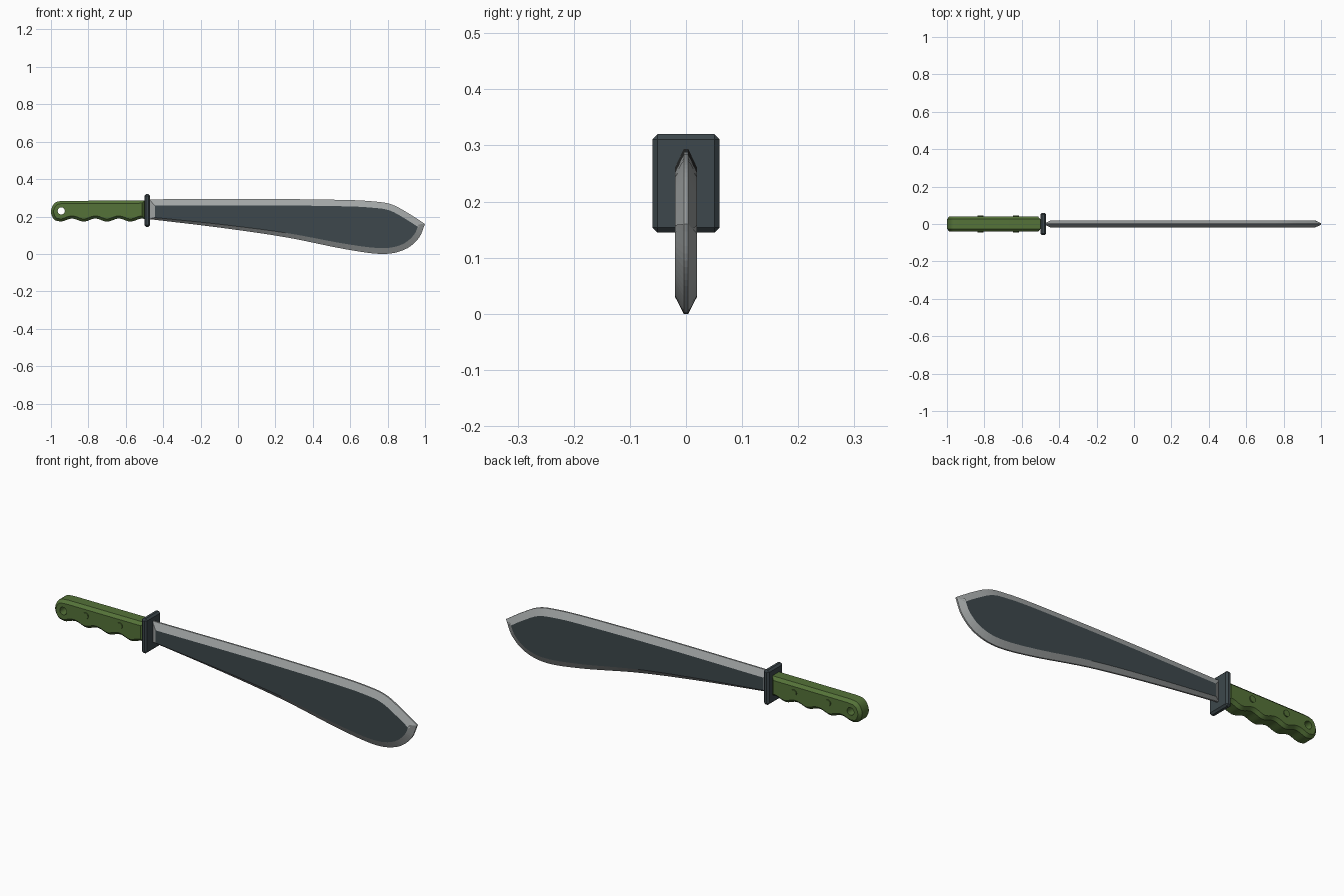
import bpy, bmesh, math
from mathutils import Vector

if "Cube" in bpy.data.objects:
    bpy.data.objects.remove(bpy.data.objects["Cube"])


def material(name, rgb):
    m = bpy.data.materials.new(name)
    m.diffuse_color = (*rgb, 1)
    m.use_nodes = True
    m.node_tree.nodes["Principled BSDF"].inputs["Base Color"].default_value = m.diffuse_color
    return m


STEEL = material("bright steel", (0.36, 0.38, 0.38))
DARK = material("dark slate", (0.047, 0.064, 0.072))
GREEN = material("olive green", (0.09, 0.17, 0.04))


def spline(pts, n=6):
    """Smooth curve through the points."""
    p = [Vector(q) for q in pts]
    p = [2 * p[0] - p[1]] + p + [2 * p[-1] - p[-2]]
    out = []
    for i in range(1, len(p) - 2):
        a, b, c, d = p[i - 1:i + 3]
        for k in range(n):
            t = k / n
            out.append(0.5 * (2 * b + (c - a) * t + (2 * a - 5 * b + 4 * c - d) * t * t
                              + (3 * b - a - 3 * c + d) * t ** 3))
    return out + [p[-2]]


def inset(outline, width):
    """Offset a clockwise outline inwards, width(midpoint, normal) per edge."""
    n = len(outline)
    edges = []
    for i in range(n):
        a, b = outline[i], outline[(i + 1) % n]
        d = (b - a).normalized()
        nor = Vector((d.y, -d.x))
        edges.append((nor, width((a + b) / 2, nor)))
    out = []
    for i in range(n):
        (n1, d1), (n2, d2) = edges[i - 1], edges[i]
        det = n1.x * n2.y - n1.y * n2.x
        if abs(det) < 0.3:
            v = (n1 + n2) / (1 + n1.dot(n2)) * (d1 + d2) / 2
        else:
            v = Vector((d1 * n2.y - d2 * n1.y, n1.x * d2 - n2.x * d1)) / det
        out.append(outline[i] + v)
    return out


def plate(name, outline, inner, edge_y, face_y, mats):
    """Flat shape in xz with chamfered rim; the last material colours both faces."""
    bm = bmesh.new()
    rings = [[bm.verts.new((p.x, y, p.y)) for p in loop] for loop, y in
             ((inner, -face_y), (outline, -edge_y), (outline, edge_y), (inner, face_y))]
    n = len(outline)
    for r, s in zip(rings, rings[1:]):
        for i in range(n):
            j = (i + 1) % n
            bm.faces.new((r[i], r[j], s[j], s[i]))
    for r in (rings[0], rings[-1]):
        bm.faces.new(r).material_index = len(mats) - 1
    bmesh.ops.recalc_face_normals(bm, faces=bm.faces)
    me = bpy.data.meshes.new(name)
    bm.to_mesh(me)
    bm.free()
    ob = bpy.data.objects.new(name, me)
    bpy.context.collection.objects.link(ob)
    for m in mats:
        me.materials.append(m)
    return ob


def activate(ob):
    bpy.ops.object.select_all(action='DESELECT')
    ob.select_set(True)
    bpy.context.view_layer.objects.active = ob


def cylinder(name, x, z, r, depth):
    bpy.ops.mesh.primitive_cylinder_add(vertices=24, radius=r, depth=depth,
                                        location=(x, 0, z), rotation=(math.pi / 2, 0, 0))
    ob = bpy.context.object
    ob.name = name
    ob.data.materials.append(GREEN)
    return ob


# Blade: straight spine, clipped tip, swelling belly
spine = spline([(-0.475, 0.292), (0.1, 0.294), (0.55, 0.289), (0.72, 0.281),
                (0.82, 0.265), (0.91, 0.218), (1.0, 0.16)])
belly = spline([(1.0, 0.16), (0.965, 0.083), (0.89, 0.023), (0.77, 0.0), (0.57, 0.026),
                (0.25, 0.09), (-0.1, 0.141), (-0.475, 0.186)])
blade_outline = spine + belly[1:]


def blade_rim(mid, nor):
    if nor.x > 0.9:                      # base end
        return 0.03
    if nor.y < 0:                        # spine
        return 0.034
    return 0.012 + 0.019 * min(1, max(0, (mid.x + 0.45) / 1.2))


plate("blade", blade_outline, inset(blade_outline, blade_rim), 0.004, 0.02, [STEEL, DARK])

# Guard
bpy.ops.mesh.primitive_cube_add(size=1, location=(-0.485, 0, 0.2325))
guard = bpy.context.object
guard.name = "guard"
guard.scale = (0.03, 0.12, 0.175)
bpy.ops.object.transform_apply(location=False, rotation=False, scale=True)
guard.data.materials.append(DARK)
bev = guard.modifiers.new("bevel", 'BEVEL')
bev.width = 0.009
bev.segments = 1
bpy.ops.object.modifier_apply(modifier="bevel")

# Handle: rounded pommel and finger grooves
grooves = [Vector((-0.95 + 0.45 * i / 40,
                   0.181 - 0.008 * math.cos(2 * math.pi * (i / 40) * 3.6)))
           for i in range(41)]
pommel = spline([(-0.95, 0.173), (-0.982, 0.183), (-1.0, 0.22), (-0.992, 0.255),
                 (-0.97, 0.278), (-0.93, 0.284)], 4)
handle_outline = [Vector((-0.5, 0.285))] + grooves[::-1] + pommel[1:]
handle = plate("handle", handle_outline, inset(handle_outline, lambda m, n: 0.014),
               0.026, 0.041, [GREEN])

# Lanyard hole
cutter = cylinder("hole_cutter", -0.945, 0.23, 0.019, 0.3)
cutter.hide_render = True
activate(handle)
mod = handle.modifiers.new("hole", 'BOOLEAN')
mod.operation = 'DIFFERENCE'
mod.solver = 'EXACT'
mod.object = cutter
bpy.ops.object.modifier_apply(modifier="hole")
bpy.data.objects.remove(cutter)
activate(handle)
bpy.ops.object.shade_smooth_by_angle(angle=math.radians(30))

# Rivets through the handle
for i, x in enumerate((-0.82, -0.63)):
    cylinder(f"rivet_{i + 1}", x, 0.24, 0.016, 0.092)
    bpy.ops.object.shade_smooth_by_angle(angle=math.radians(30))
